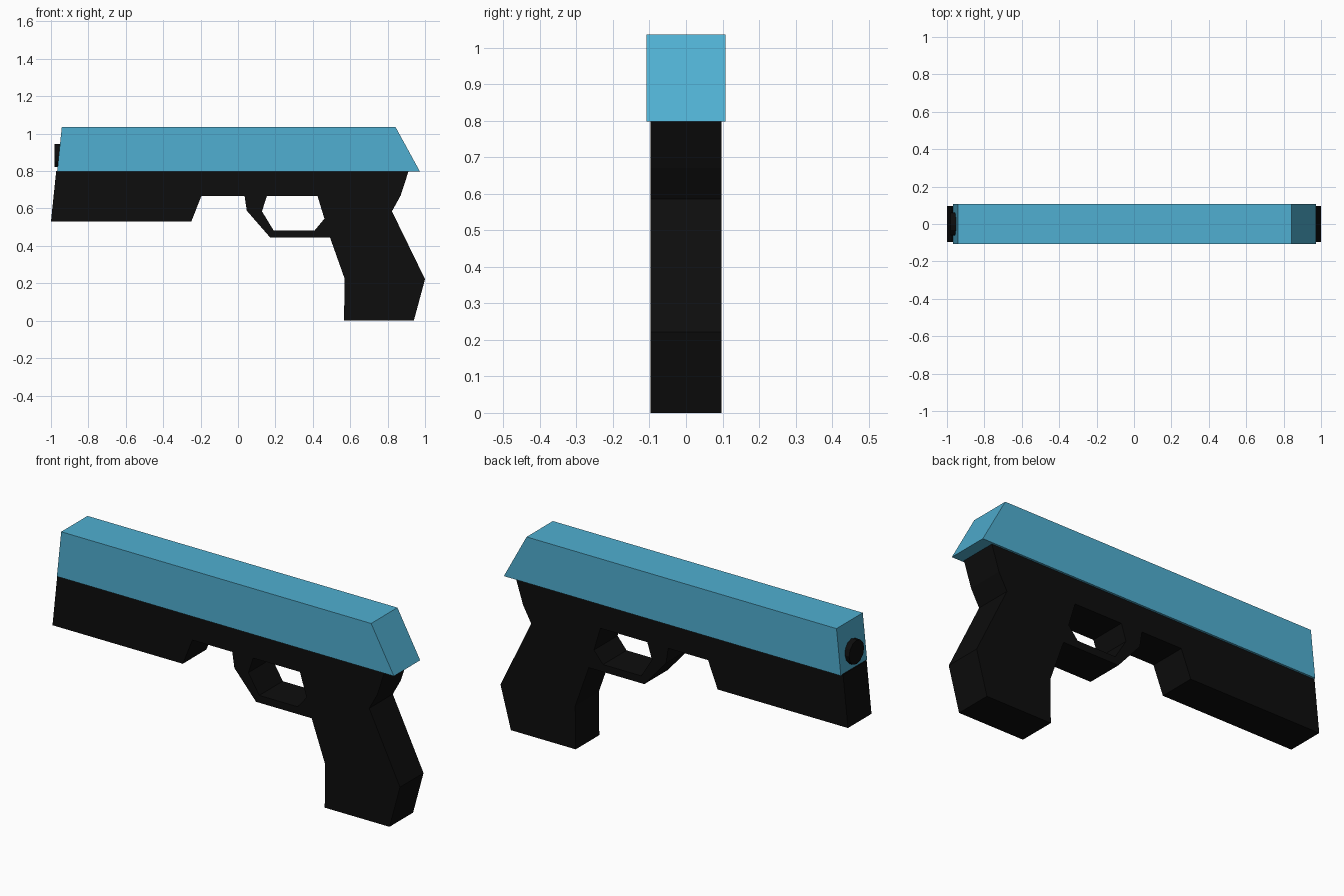
import bpy, bmesh, math
from mathutils import Matrix

cube = bpy.data.objects.get("Cube")
if cube:
    bpy.data.objects.remove(cube, do_unlink=True)


def make_material(name, color):
    mat = bpy.data.materials.new(name)
    mat.use_nodes = True
    mat.diffuse_color = color
    mat.node_tree.nodes["Principled BSDF"].inputs["Base Color"].default_value = color
    return mat


def finish(name, bm, mat):
    bmesh.ops.recalc_face_normals(bm, faces=bm.faces[:])
    mesh = bpy.data.meshes.new(name)
    bm.to_mesh(mesh)
    bm.free()
    mesh.materials.append(mat)
    obj = bpy.data.objects.new(name, mesh)
    bpy.context.collection.objects.link(obj)
    return obj


def plate(name, loops, half_width, mat):
    """Fill side-profile loops (outline, then holes) and extrude across y."""
    bm = bmesh.new()
    for loop in loops:
        verts = [bm.verts.new((x, -half_width, z)) for x, z in loop]
        for a, b in zip(verts, verts[1:] + verts[:1]):
            bm.edges.new((a, b))
    bmesh.ops.triangle_fill(bm, edges=bm.edges[:], use_beauty=True,
                            use_dissolve=False, normal=(0, -1, 0))
    result = bmesh.ops.extrude_face_region(bm, geom=bm.faces[:])
    moved = [g for g in result["geom"] if isinstance(g, bmesh.types.BMVert)]
    bmesh.ops.translate(bm, verts=moved, vec=(0, 2 * half_width, 0))
    return finish(name, bm, mat)


black = make_material("matte black", (0.004, 0.004, 0.004, 1))
blue = make_material("sky blue", (0.08, 0.43, 0.64, 1))

# Frame with grip and open trigger guard
outline = [(-1, 0.53), (-0.25, 0.53), (-0.195, 0.668), (0.035, 0.668),
           (0.047, 0.588), (0.172, 0.445), (0.492, 0.445), (0.57, 0.225),
           (0.567, 0), (0.94, 0), (1, 0.222), (0.823, 0.585),
           (0.87, 0.67), (0.912, 0.8), (-0.972, 0.8)]
guard_hole = [(0.155, 0.668), (0.425, 0.668), (0.462, 0.545),
              (0.41, 0.483), (0.19, 0.483), (0.128, 0.585)]
plate("frame", [outline, guard_hole], 0.097, black)

# Slide, slightly wider than the frame
plate("slide", [[(-0.967, 0.797), (0.973, 0.797), (0.842, 1.036), (-0.942, 1.036)]],
      0.108, blue)

# Barrel tip poking out of the slide
bm = bmesh.new()
bmesh.ops.create_cone(bm, cap_ends=True, segments=12, radius1=0.062, radius2=0.062,
                      depth=0.08,
                      matrix=Matrix.Translation((-0.942, 0, 0.883))
                      @ Matrix.Rotation(math.pi / 2, 4, "Y"))
finish("barrel_tip", bm, black)
